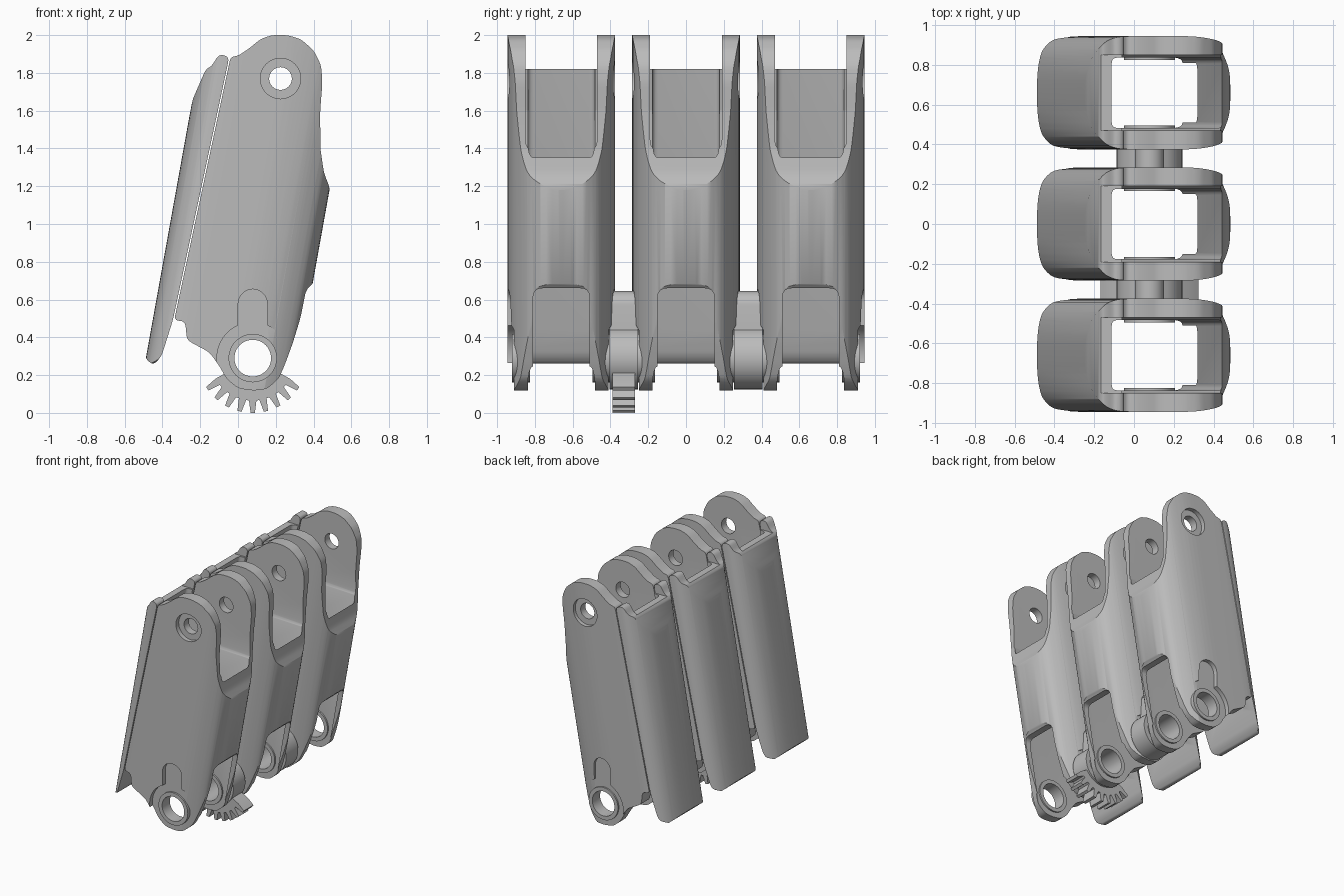
import bpy, bmesh, math
from mathutils import Vector

if "Cube" in bpy.data.objects:
    bpy.data.objects.remove(bpy.data.objects["Cube"])

grey = bpy.data.materials.new("plain grey")
grey.use_nodes = True
COLOUR = (0.5, 0.5, 0.5, 1)
grey.diffuse_color = COLOUR
grey.node_tree.nodes["Principled BSDF"].inputs["Base Color"].default_value = COLOUR

LEAN = 0.18              # sideways lean of each segment per unit height
HINGE = (0.078, 0.29)    # lower pivot, x and z
PIN = (0.225, 1.77)      # upper pivot, x and z
SPACING = 0.66


def rounded(points, radius, steps=4):
    """Round every corner of a polygon with a short curve."""
    out = []
    for i, p in enumerate(points):
        p = Vector(p)
        a, b = Vector(points[i - 1]), Vector(points[(i + 1) % len(points)])
        start = p + (a - p).normalized() * min(radius, (a - p).length * 0.45)
        end = p + (b - p).normalized() * min(radius, (b - p).length * 0.45)
        for k in range(steps + 1):
            t = k / steps
            out.append(tuple(start * (1 - t) ** 2 + p * 2 * t * (1 - t) + end * t * t))
    return out


def arc(centre, radius, start, end, steps):
    angles = [math.radians(start + (end - start) * k / steps) for k in range(steps + 1)]
    return [(centre[0] + radius * math.cos(a), centre[1] + radius * math.sin(a)) for a in angles]


def circle(centre, radius):
    return arc(centre, radius, 0, 360, 48)[:-1]


def prism(name, points, axis, low, high):
    """Extrude a 2D outline along an axis; along z it follows the lean."""
    place = {"x": lambda a, b, d: (d, a, b),
             "y": lambda a, b, d: (a, d, b),
             "z": lambda a, b, d: (a + LEAN * d, b, d)}[axis]
    bm = bmesh.new()
    rings = [[bm.verts.new(place(a, b, d)) for a, b in points] for d in (low, high)]
    for ring in rings:
        bm.faces.new(ring)
    for i in range(len(points)):
        bm.faces.new((rings[0][i - 1], rings[0][i], rings[1][i], rings[1][i - 1]))
    bmesh.ops.recalc_face_normals(bm, faces=bm.faces)
    mesh = bpy.data.meshes.new(name)
    bm.to_mesh(mesh)
    bm.free()
    obj = bpy.data.objects.new(name, mesh)
    bpy.context.collection.objects.link(obj)
    return obj


def finish(obj, steps=()):
    """Apply the boolean steps, then shade and colour the part."""
    for operation, cutter in steps:
        cutter.hide_render = True
        mod = obj.modifiers.new("cut", "BOOLEAN")
        mod.operation, mod.object, mod.solver = operation, cutter, "EXACT"
    bpy.context.view_layer.update()
    graph = bpy.context.evaluated_depsgraph_get()
    mesh = bpy.data.meshes.new_from_object(obj.evaluated_get(graph))
    obj.modifiers.clear()
    obj.data = mesh
    mesh.materials.clear()
    mesh.materials.append(grey)
    mesh.shade_smooth()
    mesh.set_sharp_from_angle(angle=math.radians(32))
    return obj


def keyhole(radius, half_arm, top):
    """Round hinge boss with a round-topped arm rising from it."""
    side = math.degrees(math.acos(half_arm / radius))
    boss = arc(HINGE, radius, 180 - side, 360 + side, 40)
    return boss + arc((HINGE[0], top - half_arm), half_arm, 0, 180, 14)


# Shared cutters
half = [(-0.54, 0.1), (-0.515, 0.21), (-0.46, 0.272), (-0.4, 0.285), (-0.05, 0.285),
        (0.08, 0.265), (0.15, 0.237), (0.225, 0.19), (0.272, 0.09)]
section = prism("section", rounded(half + [(u, -y) for u, y in reversed(half)], 0.08),
                "z", -0.3, 2.4)
channel = prism("channel", rounded([(-0.44, -0.177), (0.2, -0.177), (0.2, 0.177), (-0.44, 0.177)],
                                   0.03), "z", -0.4, 2.5)
crown = prism("crown", [(-0.19, 1.82), (0.19, 1.82), (0.19, 2.3), (-0.19, 2.3)], "x", -1, 1)
fork = prism("fork", rounded([(-0.19, 1.38), (0.19, 1.38), (0.19, 2.4), (-0.19, 2.4)], 0.07),
             "x", -0.1, 0.8)
window = prism("window", rounded([(-0.15, -0.3), (0.15, -0.3), (0.15, 0.66), (-0.15, 0.66)], 0.05),
               "x", 0.1, 0.8)
plate_edge = prism("plate_edge", rounded([(-0.32, 0.25), (0.32, 0.25), (0.32, 2.2), (-0.32, 2.2)],
                                         0.19, 8), "x", -1, 1)
pin_hole = prism("pin_hole", circle(PIN, 0.06), "y", -1, 1)
hinge_hole = prism("hinge_hole", circle(HINGE, 0.097), "y", -1, 1)
recesses = []
for low, high in ((-0.5, -0.25), (0.25, 0.5)):
    recesses.append(prism("link_recess", keyhole(0.19, 0.077, 0.655), "y", low, high))
for low, high in ((-0.5, -0.25), (0.25, 0.5)):
    recesses.append(prism("pin_recess", circle(PIN, 0.107), "y", low, high))

# Segment body
outline = [(-0.039, 1.885), (0, 1.89), (0.06, 1.93), (0.12, 1.98), (0.18, 2), (0.26, 2),
           (0.33, 1.98), (0.4, 1.92), (0.44, 1.84), (0.447, 1.75), (0.435, 1.6), (0.436, 1.4),
           (0.455, 1.27), (0.487, 1.19), (0.46, 1.0), (0.41, 0.7), (0.36, 0.65), (0.33, 0.5),
           (0.29, 0.37), (0.25, 0.26), (0.215, 0.18), (0.15, 0.125), (0.08, 0.118),
           (0.0, 0.13), (-0.06, 0.18), (-0.1, 0.25), (-0.15, 0.32), (-0.27, 0.385),
           (-0.28, 0.485), (-0.338, 0.49)]
body = prism("segment_body", rounded(outline, 0.025, 3), "y", -0.4, 0.4)
finish(body, [("INTERSECT", section)] + [("DIFFERENCE", c) for c in
       [channel, crown, fork, window, pin_hole, hinge_hole] + recesses])

# Curved back plate
outline = [(-0.046, 1.885), (-0.1, 1.9), (-0.14, 1.835), (-0.17, 1.82), (-0.24, 1.66),
           (-0.5, 0.3), (-0.45, 0.25), (-0.405, 0.3), (-0.345, 0.49)]
plate = prism("back_plate", rounded(outline, 0.03), "y", -0.4, 0.4)
finish(plate, [("INTERSECT", section), ("INTERSECT", plate_edge),
               ("DIFFERENCE", channel), ("DIFFERENCE", crown)])

# Hinge bushing, one per lug
bushing = prism("hinge_bushing", circle(HINGE, 0.128), "y", 0.165, 0.262)
finish(bushing, [("DIFFERENCE", hinge_hole)])

# Links that join neighbouring segments
link = prism("hinge_link", keyhole(0.165, 0.073, 0.645), "y", -0.075, 0.075)
finish(link, [("DIFFERENCE", hinge_hole)])

# Gear sector under the first link
PITCH = 14
teeth = []
for n in range(-4, 5):
    for offset, radius in ((-0.36, 0.225), (-0.16, 0.29), (0.16, 0.29), (0.36, 0.225)):
        teeth += arc(HINGE, radius, 270 + (n + offset) * PITCH, 0, 1)[:1]
gear = prism("gear_sector", teeth + arc(HINGE, 0.13, 331, 209, 24), "y", -0.39, -0.27)
finish(gear)


def copy_of(obj, name, y, flip=False):
    twin = bpy.data.objects.new(name, obj.data)
    twin.location.y = y
    twin.scale.y = -1 if flip else 1
    bpy.context.collection.objects.link(twin)


# Repeat the parts along the row
for label, y in (("front", -SPACING), ("middle", 0), ("rear", SPACING)):
    copy_of(body, label + "_segment_body", y)
    copy_of(plate, label + "_back_plate", y)
    copy_of(bushing, label + "_bushing_rear", y)
    copy_of(bushing, label + "_bushing_front", y, True)
copy_of(link, "front_hinge_link", -SPACING / 2)
copy_of(link, "rear_hinge_link", SPACING / 2)

# Remove templates and cutters
for helper in [body, plate, bushing, link, section, channel, crown, fork, window, plate_edge,
               pin_hole, hinge_hole] + recesses:
    bpy.data.objects.remove(helper)
